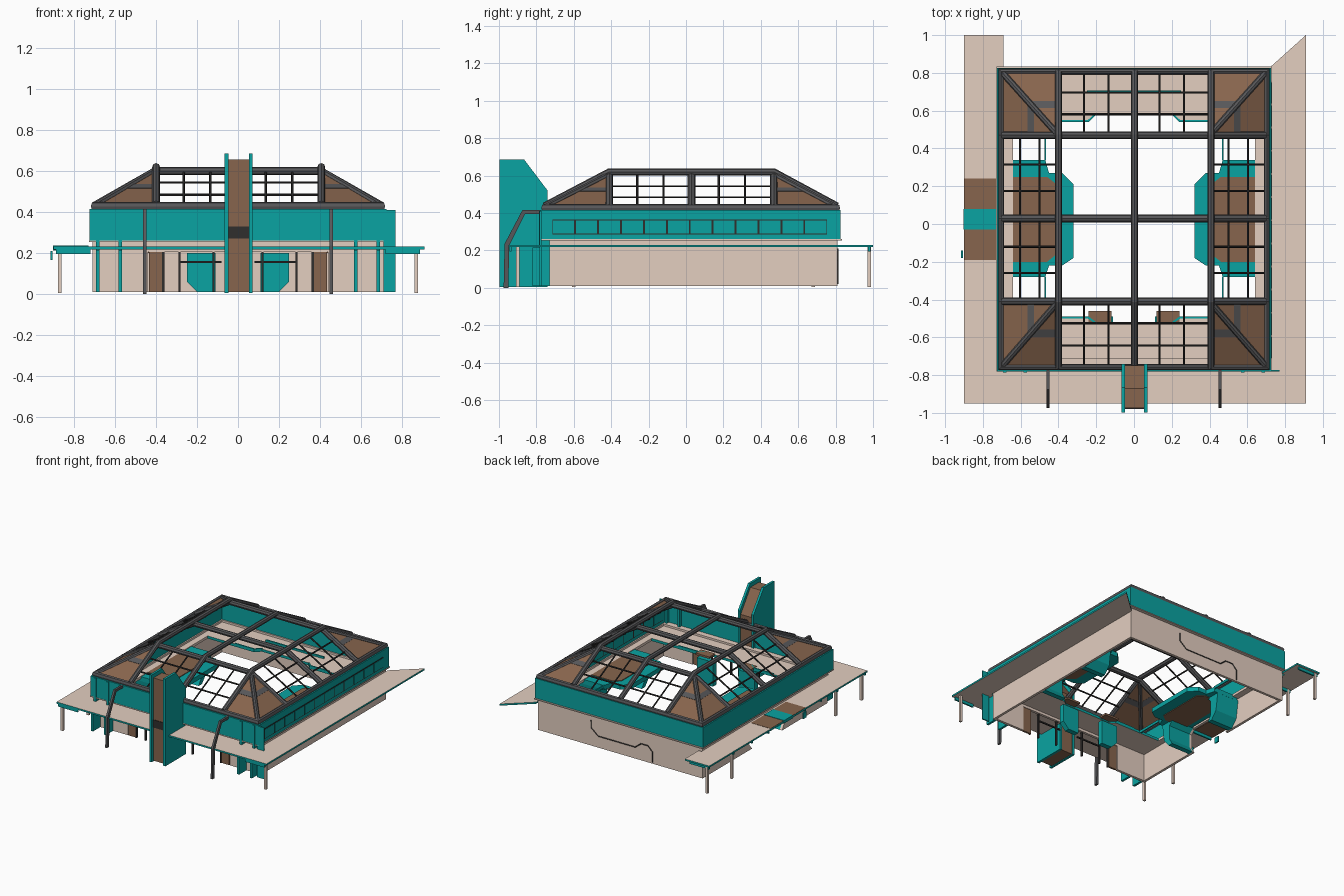
import bpy, bmesh
from mathutils import Vector

if "Cube" in bpy.data.objects:
    bpy.data.objects.remove(bpy.data.objects["Cube"])


def material(name, rgb):
    m = bpy.data.materials.new(name)
    m.diffuse_color = (*rgb, 1)
    m.use_nodes = True
    m.node_tree.nodes["Principled BSDF"].inputs["Base Color"].default_value = m.diffuse_color
    return m


TEAL = material("teal", (0.003, 0.37, 0.36))
BEIGE = material("beige", (0.77, 0.62, 0.53))
BROWN = material("brown", (0.245, 0.13, 0.075))
GREY = material("steel_grey", (0.095, 0.095, 0.1))
DARK = material("dark_frame", (0.03, 0.028, 0.027))


def mesh_object(name, bm, *mats):
    bmesh.ops.recalc_face_normals(bm, faces=bm.faces)
    me = bpy.data.meshes.new(name)
    bm.to_mesh(me)
    bm.free()
    for m in mats:
        me.materials.append(m)
    ob = bpy.data.objects.new(name, me)
    bpy.context.collection.objects.link(ob)
    return ob


def loft(name, lo, hi, mat, side=None):
    """Solid between two matching outlines; 'side' recolours the rim."""
    bm = bmesh.new()
    lo = [bm.verts.new(p) for p in lo]
    hi = [bm.verts.new(p) for p in hi]
    bm.faces.new(lo)
    bm.faces.new(hi)
    n = len(lo)
    for i in range(n):
        f = bm.faces.new((lo[i], lo[(i + 1) % n], hi[(i + 1) % n], hi[i]))
        f.material_index = 1 if side else 0
    return mesh_object(name, bm, *([mat, side] if side else [mat]))


def prism(name, pts, axis, a, b, mat, side=None):
    """Extrude a 2D outline along an axis."""
    def place(p, t):
        return {"x": (t, p[0], p[1]), "y": (p[0], t, p[1]), "z": (p[0], p[1], t)}[axis]
    return loft(name, [place(p, a) for p in pts], [place(p, b) for p in pts], mat, side)


def box(name, x0, x1, y0, y1, z0, z1, mat):
    return prism(name, [(x0, y0), (x1, y0), (x1, y1), (x0, y1)], "z", z0, z1, mat)


def tube(name, paths, r, mat, res=2, closed=False):
    """Beams swept along straight-segment paths."""
    cu = bpy.data.curves.new(name, "CURVE")
    cu.dimensions = "3D"
    cu.bevel_depth, cu.bevel_resolution, cu.use_fill_caps = r, res, True
    for path in paths:
        sp = cu.splines.new("POLY")
        sp.points.add(len(path) - 1)
        for p, co in zip(sp.points, path):
            p.co = (*co, 1)
        sp.use_cyclic_u = closed
        sp.use_smooth = False
    cu.materials.append(mat)
    ob = bpy.data.objects.new(name, cu)
    bpy.context.collection.objects.link(ob)
    bpy.ops.object.select_all(action="DESELECT")
    ob.select_set(True)
    bpy.context.view_layer.objects.active = ob
    bpy.ops.object.convert(target="MESH")


# --- lower walls, with front and left entrances
box("right_wall", 0.69, 0.71, -0.73, 0.81, 0.01, 0.26, BEIGE)
prism("left_wall", [(-0.73, 0.01), (-0.17, 0.01), (-0.2, 0.06), (-0.2, 0.17), (-0.17, 0.2),
                    (0.2, 0.2), (0.24, 0.17), (0.24, 0.06), (0.2, 0.01), (0.81, 0.01),
                    (0.81, 0.26), (-0.73, 0.26)], "x", -0.71, -0.69, BEIGE)
box("back_wall", -0.69, 0.69, 0.79, 0.81, 0.01, 0.26, BEIGE)
prism("front_wall", [(-0.69, 0.01), (-0.44, 0.01), (-0.44, 0.205), (0.44, 0.205), (0.44, 0.01),
                     (0.69, 0.01), (0.69, 0.26), (-0.69, 0.26)], "y", -0.73, -0.71, BEIGE)

# --- inner ledge around the open courtyard, teal edged
for name, s, base, d in (("back_ledge", 1, 0.80, 0.54), ("front_ledge", -1, -0.72, -0.49)):
    k = 0.04 if s > 0 else -0.03
    prism(name, [(-0.69, base), (-0.69, d), (-0.24, d), (-0.2, d + k), (0.2, d + k), (0.24, d),
                 (0.69, d), (0.69, base)], "z", 0.225, 0.245, BEIGE, TEAL)
    for t in (-1, 1):  # raised teal trim along the edge
        prism(name + "_trim", [(t * x, y) for x, y in ((0.41, d), (0.24, d), (0.2, d + k), (0.2, d + k + s * .01),
                               (0.245, d + s * .01), (0.41, d + s * .01))], "z", 0.244, 0.25, TEAL)
box("back_ledge_strip", -0.25, 0.25, 0.695, 0.707, 0.245, 0.26, TEAL)

for s, side in ((-1, "left"), (1, "right")):
    box(side + "_ledge", s * 0.69, s * 0.64, -0.49, 0.54, 0.225, 0.245, BEIGE)
    # courtyard balcony and its angular portal legs
    prism(side + "_balcony", [(s * x, y) for x, y in (
        (0.68, 0.34), (0.47, 0.34), (0.45, 0.27), (0.38, 0.27), (0.32, 0.21), (0.32, -0.18), (0.38, -0.22),
        (0.45, -0.22), (0.47, -0.28), (0.68, -0.28))], "z", 0.205, 0.24, TEAL)
    for dz, part in ((0.238, "floor"), (0.2, "soffit")):
        prism(f"{side}_balcony_{part}", [(s * x, y) for x, y in (
            (0.64, 0.25), (0.46, 0.25), (0.41, 0.21), (0.41, -0.16), (0.46, -0.2), (0.64, -0.2))],
            "z", dz, dz + 0.007, BROWN)
    for t, end in ((1, "back"), (-1, "front")):
        prism(f"{side}_{end}_portal_leg",
              [(0.03 + t * y, z) for y, z in ((0.2, 0.01), (0.24, 0.01), (0.29, 0.07), (0.31, 0.21),
                                              (0.19, 0.21), (0.23, 0.17), (0.23, 0.06))],
              "x", s * 0.69, s * 0.5, TEAL)
    box(side + "_courtyard_rail", s * 0.475, s * 0.465, -0.49, -0.28, 0.225, 0.245, TEAL)
    box(side + "_courtyard_rail_back", s * 0.475, s * 0.465, 0.34, 0.54, 0.225, 0.245, TEAL)
    # front entrance
    box(side + "_brown_door", s * 0.365, s * 0.435, -0.73, -0.715, 0.01, 0.205, BROWN)
    prism(side + "_gate", [(s * x, z) for x, z in ((0.11, 0.01), (0.2, 0.01), (0.25, 0.06),
                           (0.25, 0.2), (0.11, 0.2))], "y", -0.53, -0.49, TEAL)
    box(side + "_gate_top", s * 0.12, s * 0.24, -0.53, -0.46, 0.235, 0.25, BROWN)
    for x in (0.365, 0.285, 0.12):
        box(side + "_door_post", s * x - 0.005, s * x + 0.005, -0.735, -0.72, 0.01, 0.205, DARK)
    box(side + "_door_rail", s * 0.08, s * 0.285, -0.735, -0.725, 0.15, 0.16, DARK)
    # facade fins and bent dark braces
    for x in (0.575, 0.685):
        prism(side + "_fin", [(-0.73, 0.01), (-0.82, 0.01), (-0.82, 0.215), (-0.787, 0.215), (-0.787, 0.41),
                              (-0.73, 0.41)], "x", s * x - 0.009, s * x + 0.009, TEAL)
    prism(side + "_brace", [(-0.975, 0.0), (-0.97, 0.235), (-0.875, 0.415), (-0.77, 0.415), (-0.77, 0.395),
                            (-0.86, 0.395), (-0.945, 0.225), (-0.95, 0.0)],
          "x", s * 0.455 - 0.008, s * 0.455 + 0.008, GREY)
box("corner_fin", 0.71, 0.77, -0.782, -0.772, 0.01, 0.41, TEAL)

# --- teal upper band with a beige rim tucked below
for name, y0, y1 in (("front", -0.78, -0.755), ("back", 0.8, 0.825)):
    box(name + "_band", -0.725, 0.725, y0, y1, 0.26, 0.415, TEAL)
for s, side in ((-1, "left"), (1, "right")):
    box(side + "_band", s * 0.725, s * 0.70, -0.755, 0.8, 0.26, 0.415, TEAL)
    box(side + "_rim", s * 0.728, s * 0.69, -0.71, 0.79, 0.252, 0.26, BEIGE)
box("front_rim", -0.728, 0.728, -0.782, -0.71, 0.252, 0.26, BEIGE)
box("back_rim", -0.728, 0.728, 0.79, 0.835, 0.252, 0.26, BEIGE)
# window strip on the right, both faces
w = 1.47 / 12
for x0, x1 in ((0.724, 0.728), (0.697, 0.701)):
    box("window_frame", x0, x1, -0.715, 0.755, 0.285, 0.365, DARK)
    for i in range(12):
        y = -0.715 + i * w
        box("window_pane", x0 - 0.002, x1 + 0.002, y + 0.005, y + w - 0.005, 0.291, 0.359, TEAL)

# --- canopy round three sides, teal edge
prism("canopy", [(-0.9, -0.95), (0.91, -0.95), (0.91, 1.0), (0.715, 0.825), (0.715, -0.735),
                 (-0.715, -0.735), (-0.715, 0.83), (-0.69, 0.83), (-0.69, 1.0), (-0.9, 1.0)],
      "z", 0.217, 0.23, BEIGE, TEAL)
box("side_entry_roof", -0.899, -0.73, -0.19, 0.24, 0.214, 0.232, BROWN)
box("side_entry_stripe", -0.903, -0.73, -0.03, 0.08, 0.212, 0.235, TEAL)
box("side_entry_sign_plate", -0.915, -0.905, -0.18, -0.14, 0.165, 0.21, TEAL)
for y in (-0.94, -0.6, -0.4, -0.2, 0.25, 0.45, 0.68, 0.98):
    box("canopy_rib", -0.89, -0.72, y - 0.006, y + 0.006, 0.195, 0.218, TEAL)
box("front_right_rib", 0.72, 0.89, -0.945, -0.933, 0.195, 0.218, TEAL)
for x, y in ((-0.87, -0.92), (0.87, -0.9), (-0.87, -0.6), (-0.87, 0.68), (-0.87, 0.98)):
    box("canopy_post", x - 0.009, x + 0.009, y - 0.009, y + 0.009, 0.005, 0.218, BEIGE)

# --- front tower
for s in (-1, 1):
    prism("tower_side", [(-0.997, 0.005), (-0.74, 0.005), (-0.74, 0.52), (-0.865, 0.685), (-0.997, 0.685)],
          "x", 0.003 + s * 0.05, 0.003 + s * 0.068, TEAL)
prism("tower_core", [(-0.975, 0.01), (-0.75, 0.01), (-0.75, 0.49), (-0.87, 0.655), (-0.975, 0.655)],
      "x", -0.05, 0.055, BROWN)
box("tower_slot", -0.05, 0.055, -0.979, -0.974, 0.27, 0.33, DARK)

# --- roof frame
X0, X1, Z0, Z1 = 0.703, 0.40, 0.427, 0.60
YF, YB, TF, TB = -0.758, 0.808, -0.41, 0.47
tube("eaves_beam", [[(-X0, YF, Z0), (X0, YF, Z0), (X0, YB, Z0), (-X0, YB, Z0)]], 0.022, GREY, 2, True)
tube("long_roof_beams", [[(x, YF, Z0 + .01), (x, TF, 0.62), (x, TB, 0.62), (x, YB, Z0 + .01)]
                         for x in (-0.4, 0.003, 0.407)], 0.019, GREY)
tube("cross_roof_beams", [[(-X0, y, Z0), (-X1, y, Z1), (X1, y, Z1), (X0, y, Z0)]
                          for y in (TF, 0.03, TB)], 0.021, GREY)
hips = [((sx * X0, ye, Z0), (sx * X1, yt, Z1 + .005)) for sx in (-1, 1) for ye, yt in ((YF, TF), (YB, TB))]
tube("hip_beams", [list(h) for h in hips], 0.017, GREY)

# solid brown corner panels with a short grey band
for lo, hi in hips:
    corner, top = Vector(lo), Vector(hi)
    for foot in (Vector((hi[0], lo[1], Z0)), Vector((lo[0], hi[1], Z0))):
        n = (foot - corner).cross(top - corner).normalized() * 0.004
        tri = (corner, foot, top)
        loft("corner_panel", [p - n for p in tri], [p + n for p in tri], BROWN)
        band = [(a.lerp(top, t)) for t, a in ((0.47, corner), (0.47, foot), (0.58, foot), (0.58, corner))]
        loft("corner_panel_band", [p - n * 1.6 for p in band], [p + n * 1.6 for p in band], GREY)

# thin glazing bars on the four open slopes
bars = []
for ye, yt in ((YF, TF), (YB, TB)):
    bars += [[(x, ye, Z0), (x, yt, Z1)] for x in (-0.265, -0.135, 0.135, 0.265)]
    bars += [[(-X1, ye + (yt - ye) * t, Z0 + (Z1 - Z0) * t), (X1, ye + (yt - ye) * t, Z0 + (Z1 - Z0) * t)]
             for t in (0.33, 0.67)]
for s in (-1, 1):
    bars += [[(s * X0, y, Z0), (s * X1, y, Z1)] for y in (-0.26, -0.12, 0.175, 0.315)]
    bars += [[(s * (X0 + (X1 - X0) * t), y, Z0 + (Z1 - Z0) * t) for y in (TF, TB)] for t in (0.33, 0.67)]
tube("glazing_bars", bars, 0.006, DARK, 1)

# --- doorway outline on the back wall
tube("back_door_outline", [[(x, 0.811, z) for x, z in (
    (0.25, 0.21), (0.25, 0.15), (0.19, 0.1), (-0.13, 0.1), (-0.18, 0.14), (-0.24, 0.14),
    (-0.28, 0.1), (-0.28, 0.02))]], 0.004, DARK, 0)
